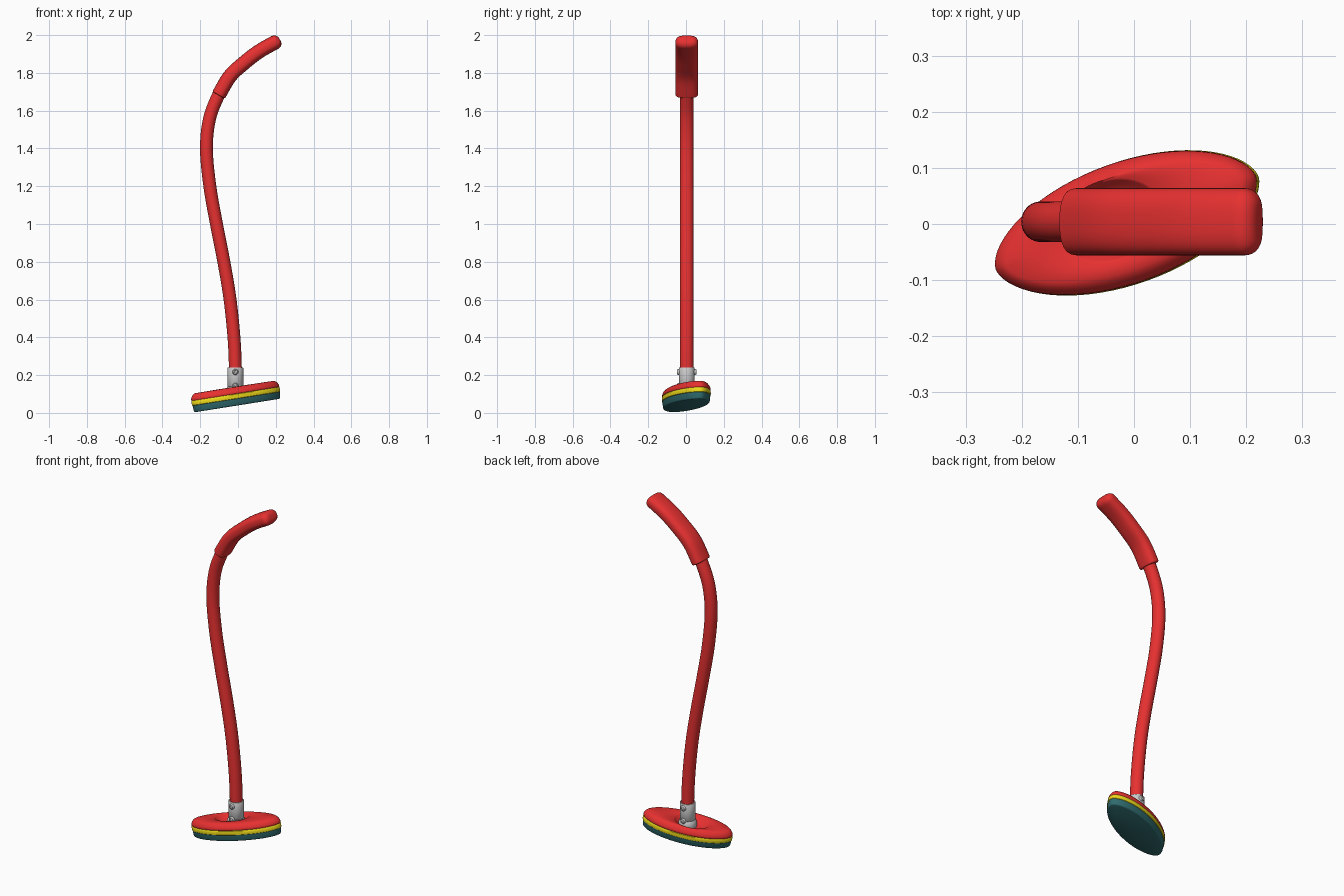
import bpy, bmesh, math
from mathutils import Vector, Matrix

if "Cube" in bpy.data.objects:
    bpy.data.objects.remove(bpy.data.objects["Cube"])

YC = 0.004  # side-to-side centre of the pole


def material(name, rgb):
    m = bpy.data.materials.new(name)
    m.diffuse_color = (*rgb, 1)
    m.use_nodes = True
    m.node_tree.nodes["Principled BSDF"].inputs["Base Color"].default_value = m.diffuse_color
    return m


RED = material("red", (0.80, 0.03, 0.03))
YELLOW = material("yellow", (0.85, 0.70, 0.01))
TEAL = material("teal", (0.03, 0.15, 0.16))


def loft(name, rings, mat=None, angle=40):
    """Skin a list of closed rings and cap both ends."""
    bm = bmesh.new()
    loops = [[bm.verts.new(p) for p in r] for r in rings]
    n = len(loops[0])
    for a, b in zip(loops, loops[1:]):
        for i in range(n):
            j = (i + 1) % n
            bm.faces.new((a[i], a[j], b[j], b[i]))
    bm.faces.new(loops[0][::-1])
    bm.faces.new(loops[-1])
    bmesh.ops.recalc_face_normals(bm, faces=bm.faces)
    me = bpy.data.meshes.new(name)
    bm.to_mesh(me)
    bm.free()
    ob = bpy.data.objects.new(name, me)
    bpy.context.collection.objects.link(ob)
    if mat:
        me.materials.append(mat)
    bpy.ops.object.select_all(action='DESELECT')
    ob.select_set(True)
    bpy.context.view_layer.objects.active = ob
    bpy.ops.object.shade_smooth_by_angle(angle=math.radians(angle))
    return ob


def spline(pts, steps=10):
    """Catmull-Rom samples through x,z points."""
    p = [Vector(q) for q in pts]
    p = [2 * p[0] - p[1]] + p + [2 * p[-1] - p[-2]]
    out = []
    for a, b, c, d in zip(p, p[1:], p[2:], p[3:]):
        for s in range(steps):
            t = s / steps
            out.append(0.5 * (2 * b + (c - a) * t + (2 * a - 5 * b + 4 * c - d) * t * t
                              + (3 * b - a - 3 * c + d) * t ** 3))
    return out + [p[-2]]


def sweep(name, pts, thick, width, mat, power=2.0, round_start=0, round_end=0, n=40):
    """Sweep a superellipse along a curve in the xz plane, rounding its ends."""
    path = spline(pts)
    dist = [0]
    for a, b in zip(path, path[1:]):
        dist.append(dist[-1] + (b - a).length)
    total = dist[-1]
    marks = list(dist)
    for r, end in ((round_start, 0), (round_end, 1)):
        if r:
            marks = [m for m in marks if (total - m if end else m) > r]
            extra = [r * (1 - math.cos(k * math.pi / 16)) for k in range(9)]
            marks += [total - e if end else e for e in extra]
    marks.sort()
    rings = []
    for m in marks:
        i = max(k for k in range(len(dist) - 1) if dist[k] <= m + 1e-9)
        t = (m - dist[i]) / (dist[i + 1] - dist[i])
        c = path[i].lerp(path[i + 1], t)
        lo, hi = path[max(i - 1, 0)], path[min(i + 2, len(path) - 1)]
        tan = (hi - lo).normalized()
        inset = 0
        for r, d in ((round_start, m), (round_end, total - m)):
            if r and d < r:
                inset = r - math.sqrt(max(0, r * r - (r - d) ** 2))
        ring = []
        for k in range(n):
            a = 2 * math.pi * k / n
            ca, sa = math.cos(a), math.sin(a)
            u = math.copysign(abs(ca) ** (2 / power), ca) * (thick - inset)
            v = math.copysign(abs(sa) ** (2 / power), sa) * (width - inset)
            ring.append((c.x - tan.y * u, YC + v, c.y + tan.x * u))
        rings.append(ring)
    return loft(name, rings, mat)


# Curved pole and flattened hand grip
sweep("pole", [(-0.012, 0.18), (-0.02, 0.38), (-0.042, 0.6), (-0.075, 0.8), (-0.114, 1.0),
               (-0.149, 1.2), (-0.167, 1.4), (-0.15, 1.56), (-0.10, 1.69), (-0.07, 1.745)],
      0.034, 0.036, RED)
sweep("hand_grip", [(-0.103, 1.682), (-0.042, 1.783), (0.034, 1.854), (0.114, 1.915), (0.222, 1.976)],
      0.038, 0.06, RED, power=2.6, round_start=0.008, round_end=0.03)

# Tilted lens-shaped foot pad, stacked in layers
TILT = (Matrix.Translation((-0.004, 0.002, 0.039)) @ Matrix.Rotation(math.radians(-9), 4, 'Y')
        @ Matrix.Rotation(math.radians(19.5), 4, 'Z'))


def lens(inset, z, n=72):
    hx, hy = 0.25 - inset, 0.109 - inset
    ring = []
    for k in range(n):
        a = 2 * math.pi * k / n
        s = math.sin(a)
        ring.append(TILT @ Vector((hx * math.cos(a), hy * math.copysign(abs(s) ** 1.15, s), z)))
    return ring


def bowl(f, z, n=72):
    """Elliptical ring of the socket hollow, f = size factor."""
    return [TILT @ Vector((-0.02 + 0.098 * f * math.cos(2 * math.pi * k / n),
                           0.012 + 0.072 * f * math.sin(2 * math.pi * k / n), z)) for k in range(n)]


loft("sole", [lens(0.014, 0), lens(0.009, 0.002), lens(0.006, 0.007), lens(0.003, 0.036)], TEAL)
loft("cushion_layer", [lens(0.005, 0.035), lens(0.001, 0.038), lens(0, 0.047),
                       lens(0.001, 0.06), lens(0.005, 0.064)], YELLOW)
loft("pad_top", [lens(0.004, 0.061), lens(0.001, 0.066), lens(0.002, 0.074), lens(0.007, 0.084),
                 lens(0.015, 0.093), lens(0.025, 0.099), bowl(1.0, 0.100), bowl(0.95, 0.096),
                 bowl(0.85, 0.086), bowl(0.7, 0.075), bowl(0.5, 0.068), bowl(0.1, 0.066)], RED, 60)


# Grey ankle collar with a ball foot, turned as one profile
def turned(name, profile, centre, axis='Z', flip=1, n=40):
    rings = []
    for r, h in profile:
        ring = []
        for k in range(n):
            a = 2 * math.pi * k / n
            p = (r * math.cos(a), r * math.sin(a), h)
            if axis == 'Y':
                p = (p[0], flip * h, p[1])
            ring.append(Vector(centre) + Vector(p))
        rings.append(ring)
    return loft(name, rings)


ball = [(0.05 * math.cos(math.radians(a)), 0.112 + 0.05 * math.sin(math.radians(a)))
        for a in range(-85, 36, 10)]
turned("ankle_collar", ball + [(0.042, 0.142), (0.042, 0.237), (0.040, 0.24), (0.034, 0.24)],
       (-0.014, YC, 0))

# Bolt heads on both sides of the collar
for side, s in (("front", -1), ("back", 1)):
    for level, z in (("upper", 0.217), ("lower", 0.142)):
        turned(f"{side}_{level}_bolt", [(0.016, 0.03), (0.016, 0.045), (0.012, 0.051), (0.007, 0.052),
                                        (0.006, 0.048)],
               (-0.014, YC, z), 'Y', s, 20)
